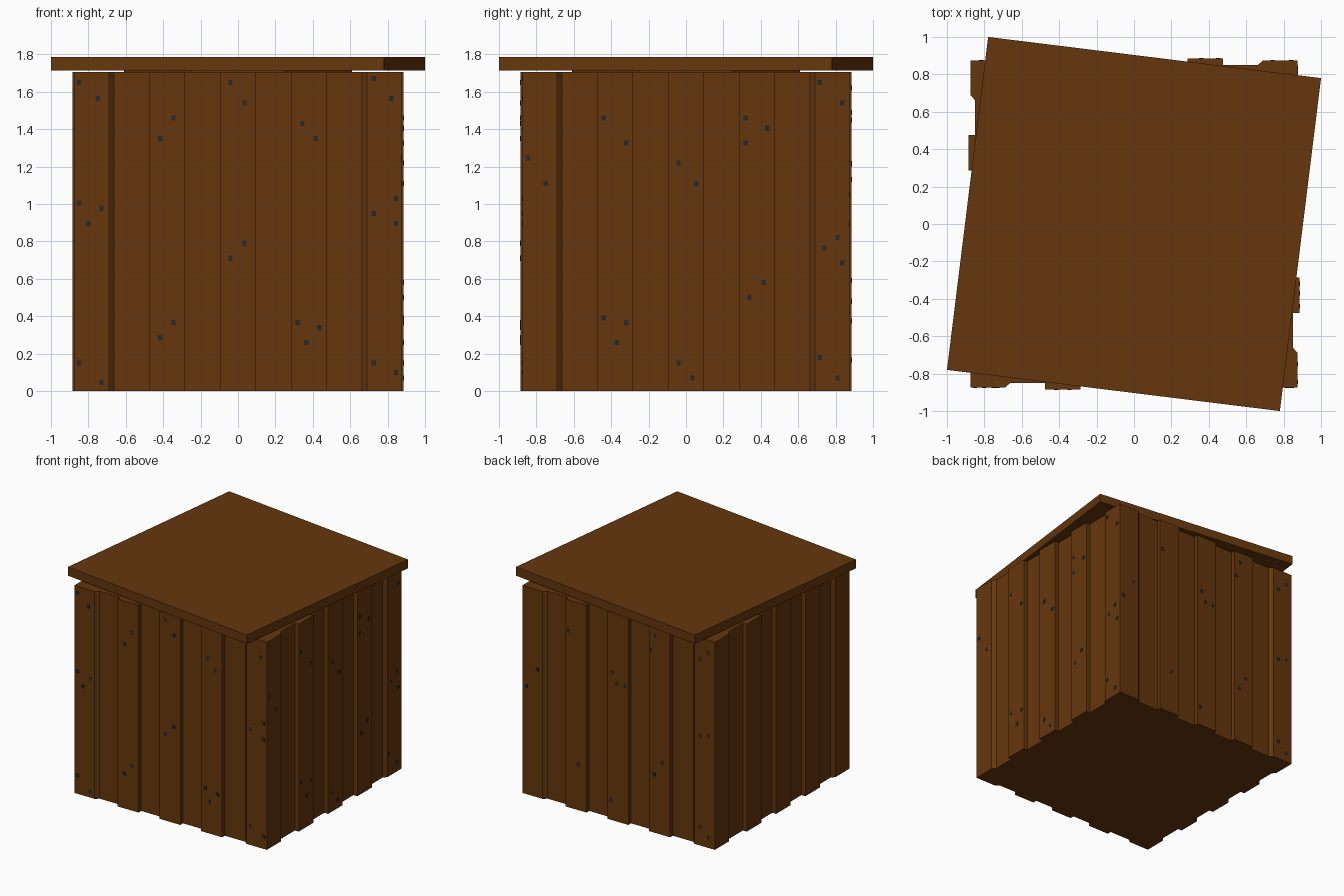
import bpy, bmesh, math
from mathutils import Matrix, Vector

if "Cube" in bpy.data.objects:
    bpy.data.objects.remove(bpy.data.objects["Cube"])


def material(name, rgb):
    m = bpy.data.materials.new(name)
    m.diffuse_color = (*rgb, 1)
    m.use_nodes = True
    m.node_tree.nodes["Principled BSDF"].inputs["Base Color"].default_value = m.diffuse_color
    return m


WOOD = material("wood", (0.133, 0.038, 0.004))
IRON = material("iron", (0.02, 0.02, 0.022))


def finish(name, bm, mat):
    bmesh.ops.recalc_face_normals(bm, faces=bm.faces)
    me = bpy.data.meshes.new(name)
    bm.to_mesh(me)
    bm.free()
    me.materials.append(mat)
    ob = bpy.data.objects.new(name, me)
    bpy.context.collection.objects.link(ob)
    return ob


def prism(name, outline, z0, z1, mat):
    bm = bmesh.new()
    face = bm.faces.new([bm.verts.new((x, y, z0)) for x, y in outline])
    top = bmesh.ops.extrude_face_region(bm, geom=[face], use_keep_orig=True)
    verts = [g for g in top["geom"] if isinstance(g, bmesh.types.BMVert)]
    bmesh.ops.translate(bm, vec=(0, 0, z1 - z0), verts=verts)
    return finish(name, bm, mat)


# Crate body: one side's plank profile, turned four times
CORNER, PLANK, INNER = 0.875, 0.885, 0.85
half = [(-CORNER, -CORNER), (-0.69, -CORNER), (-0.662, -INNER)]
side = list(half)
for c in (-0.38, 0.0, 0.38):
    side += [(c - 0.095, -INNER), (c - 0.095, -PLANK),
             (c + 0.095, -PLANK), (c + 0.095, -INNER)]
side += [(-x, y) for x, y in reversed(half[1:])]
outline = []
for k in range(4):
    rot = Matrix.Rotation(k * math.pi / 2, 2)
    outline += [tuple(rot @ Vector(p)) for p in side]
prism("crate_body", outline, 0, 1.705, WOOD)

# Octagonal riser in the gap under the lid
octagon = [(0.66 * math.cos(math.radians(22.5 + 45 * i)),
            0.66 * math.sin(math.radians(22.5 + 45 * i))) for i in range(8)]
prism("lid_riser", octagon, 1.70, 1.72, WOOD)

# Lid, laid on slightly askew
prism("lid", [(-1, -0.78), (0.78, -1), (1, 0.78), (-0.78, 1)], 1.715, 1.787, WOOD)

# Nail heads: (position along the side, height)
FRONT = [(-.85, 1.65), (-.75, 1.565), (-.345, 1.46), (-.415, 1.35), (-.04, 1.65),
         (.035, 1.54), (.345, 1.43), (.415, 1.35), (.725, 1.67), (.82, 1.565),
         (-.85, 1.005), (-.73, .975), (-.8, .895), (.725, .95), (.845, 1.03),
         (.845, .895), (.035, .79), (-.04, .71), (-.345, .365), (-.415, .285),
         (.32, .365), (.435, .34), (.365, .26), (-.85, .15), (-.73, .045),
         (.725, .15), (.845, .1)]
RIGHT = [(-.44, 1.46), (-.32, 1.325), (-.845, 1.245), (-.75, 1.11), (-.04, 1.22),
         (.055, 1.11), (.32, 1.46), (.435, 1.405), (.32, 1.325), (.715, 1.65),
         (.835, 1.54), (.81, .82), (.74, .765), (.835, .685), (.415, .58),
         (.34, .5), (-.44, .39), (-.32, .365), (-.37, .26), (-.04, .15),
         (.035, .07), (.715, .18), (.81, .07)]
BACK = [(-.45, 1.45), (-.84, .89), (-.74, 1.05), (-.045, 1.215), (-.01, 1.13),
        (.065, 1.13), (.3, 1.49), (.34, 1.62), (.405, .59), (.33, .48),
        (-.36, .375), (-.06, .165), (.744, 1.53), (.817, 1.6), (.744, .9),
        (.817, .92), (.744, .154), (.817, .08)]


def nails(name, spots, turn):
    bm = bmesh.new()
    rot = Matrix.Rotation(turn, 4, 'Z')
    for u, z in spots:
        depth = CORNER if abs(u) > 0.66 else PLANK
        bmesh.ops.create_cube(bm, size=1, matrix=rot
                              @ Matrix.Translation((u, -depth, z))
                              @ Matrix.Diagonal((0.023, 0.006, 0.027, 1)))
    finish(name, bm, IRON)


nails("front_nails", FRONT, 0)
nails("right_nails", RIGHT, math.pi / 2)
nails("back_nails", BACK, math.pi)
